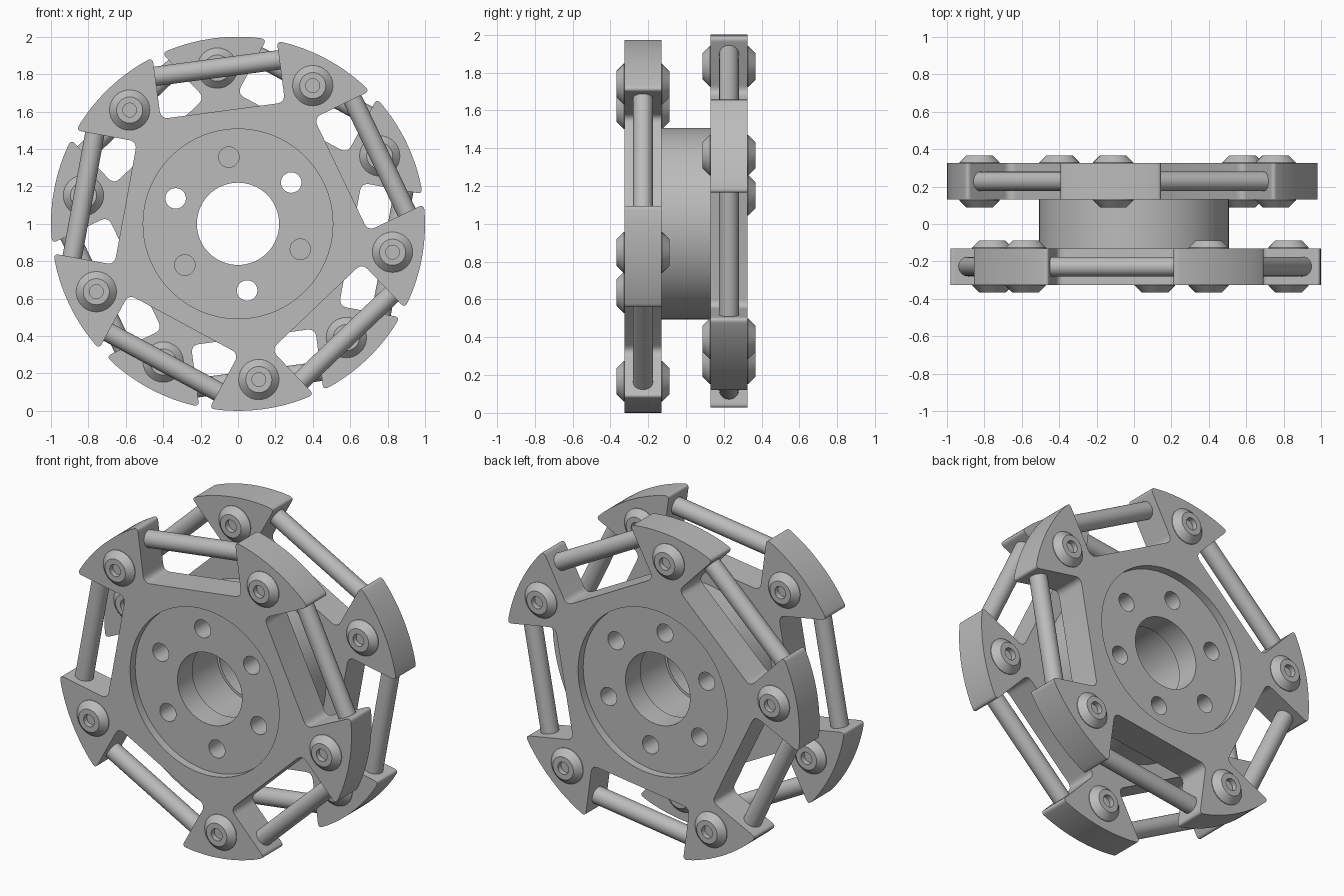
import bpy, bmesh
from math import sin, cos, pi, radians, asin, sqrt
from mathutils import Vector

old = bpy.data.objects.get("Cube")
if old:
    bpy.data.objects.remove(old, do_unlink=True)

# One plain grey for everything
GREY = (0.5, 0.5, 0.5, 1)
mat = bpy.data.materials.new("plain_grey")
mat.use_nodes = True
mat.diffuse_color = GREY
bsdf = next(n for n in mat.node_tree.nodes if n.type == 'BSDF_PRINCIPLED')
bsdf.inputs["Base Color"].default_value = GREY
bsdf.inputs["Roughness"].default_value = 0.6

STEP = 2 * pi / 5
HALF = STEP / 2
INNER, OUTER = 0.13, 0.325     # distance of plate faces from the middle
APOTHEM, PAD_SIDE = 0.61, 0.335
BOLT_R, ROD_R = 0.84, 0.84
HOLE_ANGLE = radians(37.8)


def polar(r, a):
    return Vector((r * cos(a), r * sin(a)))


def circle(r, n, centre=Vector((0, 0))):
    return [centre + polar(r, 2 * pi * i / n) for i in range(n)]


def loft(name, rings):
    """Skin outlines (in the x-z plane) placed at successive y, with end caps."""
    bm = bmesh.new()
    loops = [[bm.verts.new((p.x, y, 1 + p.y)) for p in pts] for pts, y in rings]
    for a, b in zip(loops, loops[1:]):
        for i in range(len(a)):
            j = (i + 1) % len(a)
            bm.faces.new((a[i], a[j], b[j], b[i]))
    bm.faces.new(loops[0])
    bm.faces.new(loops[-1])
    bmesh.ops.recalc_face_normals(bm, faces=bm.faces)
    mesh = bpy.data.meshes.new(name)
    bm.to_mesh(mesh)
    bm.free()
    mesh.materials.append(mat)
    obj = bpy.data.objects.new(name, mesh)
    bpy.context.collection.objects.link(obj)
    return obj


def cut(obj, cutters):
    """Subtract the cutters, bake the result and drop the cutters."""
    for c in cutters:
        m = obj.modifiers.new("cut", 'BOOLEAN')
        m.operation, m.solver, m.object = 'DIFFERENCE', 'EXACT', c
    deps = bpy.context.evaluated_depsgraph_get()
    baked = bpy.data.meshes.new_from_object(obj.evaluated_get(deps))
    obj.modifiers.clear()
    obj.data = baked
    for c in cutters:
        bpy.data.objects.remove(c, do_unlink=True)


def fillet(corners, n=6):
    """Round each (point, setback) corner of a closed outline."""
    out = []
    for i, (p, d) in enumerate(corners):
        if d == 0:
            out.append(p)
            continue
        a = p + (corners[i - 1][0] - p).normalized() * d
        b = p + (corners[(i + 1) % len(corners)][0] - p).normalized() * d
        for k in range(n + 1):
            t = k / n
            out.append(a * (1 - t) ** 2 + p * 2 * t * (1 - t) + b * t * t)
    return out


def plate_outline(start):
    """Pentagon whose corners flare into five arc-ended pads."""
    corners = []
    tip = HALF - asin(PAD_SIDE)          # half angle of a pad's outer arc
    neck_r = sqrt(APOTHEM ** 2 + PAD_SIDE ** 2)
    neck = HALF - asin(PAD_SIDE / neck_r)
    for k in range(5):
        a = start + k * STEP
        corners.append((polar(neck_r, a - neck), 0.045))
        corners.append((polar(1, a - tip), 0.032))
        corners += [(polar(1, a + tip * f / 8), 0) for f in range(-6, 7)]
        corners.append((polar(1, a + tip), 0.032))
        corners.append((polar(neck_r, a + neck), 0.045))
    return fillet(corners)


def hole_cutters(count):
    return [loft("hole_cutter", [(circle(0.055, 24, polar(0.36, HOLE_ANGLE + 2 * pi * i / count)), y)
                                 for y in (-0.6, 0.6)]) for i in range(count)]


def bore_cutter(r):
    return loft("bore_cutter", [(circle(r, 64), y) for y in (-0.6, 0.6)])


parts = []

# Central hub, with three holes passing right through
hub = loft("hub", [(circle(0.507, 96), y) for y in (-0.14, 0.14)])
cut(hub, [bore_cutter(0.235)] + hole_cutters(3))
parts.append(hub)

for side, label, start in ((-1, "front", radians(61.6)), (1, "back", radians(25.6))):
    # Plate with round recess, bore and six holes
    plate = loft(label + "_plate", [(plate_outline(start), side * h) for h in (INNER, OUTER)])
    recess = loft("recess_cutter", [(circle(0.507, 96), side * h) for h in (0.275, 0.6)])
    cut(plate, [recess, bore_cutter(0.22)] + hole_cutters(6))
    parts.append(plate)

    for k in range(5):
        a = start + k * STEP
        # Domed bolt heads on both faces of each pad
        c = polar(BOLT_R, a)
        for face, out, tag in ((OUTER, 1, "outer"), (INNER, -1, "inner")):
            rings = ((0.108, -0.005), (0.108, 0.004), (0.07, 0.042), (0.037, 0.042), (0.037, 0.01))
            parts.append(loft(f"{label}_{tag}_bolt_{k + 1}",
                              [(circle(r, 32, c), side * (face + out * h)) for r, h in rings]))
        # Axle rod to the next pad
        m = polar(ROD_R, a + HALF)
        along = Vector((-m.y, 0, m.x))
        bpy.ops.mesh.primitive_cylinder_add(
            vertices=32, radius=0.052, depth=0.74,
            location=(m.x, side * (INNER + OUTER) / 2, 1 + m.y),
            rotation=along.to_track_quat('Z', 'Y').to_euler())
        rod = bpy.context.object
        rod.name = f"{label}_rod_{k + 1}"
        rod.data.materials.append(mat)
        parts.append(rod)

# Smooth the round surfaces, keep the edges crisp
bpy.ops.object.select_all(action='DESELECT')
for p in parts:
    p.select_set(True)
bpy.context.view_layer.objects.active = parts[0]
bpy.ops.object.shade_smooth_by_angle(angle=radians(30))
